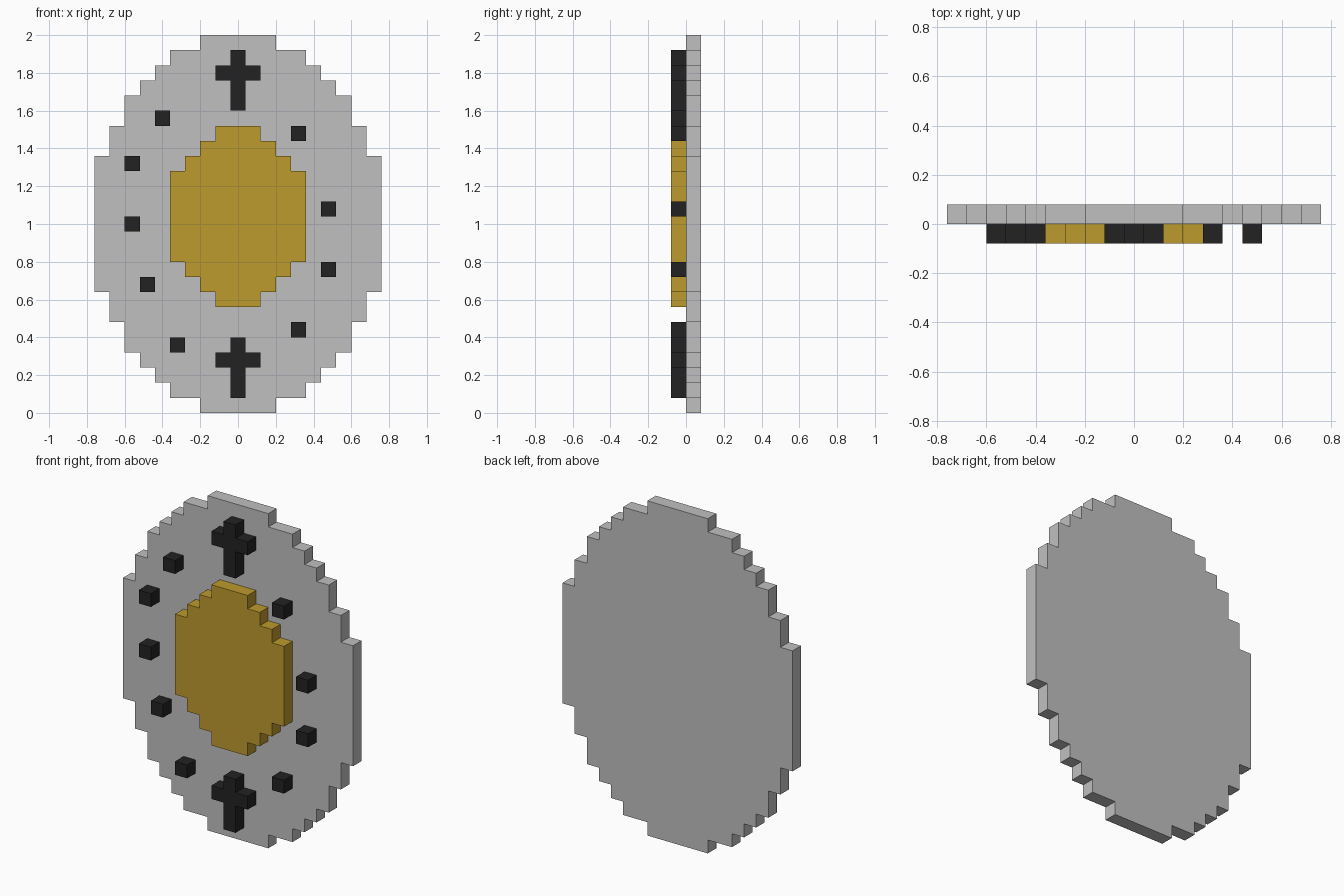
import bpy
import bmesh

cube = bpy.data.objects.get("Cube")
if cube:
    bpy.data.objects.remove(cube, do_unlink=True)

U = 0.08  # size of one block


def make_material(name, rgb):
    mat = bpy.data.materials.new(name)
    mat.use_nodes = True
    mat.diffuse_color = (*rgb, 1)
    mat.node_tree.nodes["Principled BSDF"].inputs["Base Color"].default_value = (*rgb, 1)
    return mat


grey = make_material("light grey", (0.527, 0.527, 0.527))
gold = make_material("gold", (0.515, 0.325, 0.026))
black = make_material("black", (0.016, 0.016, 0.016))


def stepped_plate(name, mat, rows, x, z, y):
    """One-block-thick plate; rows = (height, width) in blocks, bottom to top."""
    right = []
    for height, width in rows:
        right += [(width * U / 2, z), (width * U / 2, z + height * U)]
        z += height * U
    outline = [(x + w, h) for w, h in right] + [(x - w, h) for w, h in reversed(right)]
    bm = bmesh.new()
    face = bm.faces.new([bm.verts.new((px, y, pz)) for px, pz in outline])
    result = bmesh.ops.extrude_face_region(bm, geom=[face])
    moved = [v for v in result["geom"] if isinstance(v, bmesh.types.BMVert)]
    bmesh.ops.translate(bm, verts=moved, vec=(0, U, 0))
    bmesh.ops.recalc_face_normals(bm, faces=bm.faces)
    mesh = bpy.data.meshes.new(name)
    bm.to_mesh(mesh)
    bm.free()
    mesh.materials.append(mat)
    obj = bpy.data.objects.new(name, mesh)
    bpy.context.collection.objects.link(obj)
    return obj


# Oval backing plate, mirrored about its widest row
lower = [(1, 5), (1, 9), (1, 11), (1, 13), (2, 15), (2, 17)]
stepped_plate("dial_plate", grey, lower + [(9, 19)] + lower[::-1], 0, 0, 0)

# Raised oval centre
lower = [(1, 3), (1, 5), (1, 7)]
stepped_plate("centre_panel", gold, lower + [(6, 9)] + lower[::-1], 0, 0.56, -U)

# Crosses at top and bottom
for name, z in (("top_cross", 1.60), ("bottom_cross", 0.08)):
    stepped_plate(name, black, [(2, 1), (1, 3), (1, 1)], 0, z, -U)

# Single-block markers around the rim, by centre
markers = [(0.32, 1.48), (0.48, 1.08), (0.48, 0.76), (0.32, 0.44),
           (-0.32, 0.36), (-0.48, 0.68), (-0.56, 1.00), (-0.56, 1.32), (-0.40, 1.56)]
for i, (x, z) in enumerate(markers, 1):
    stepped_plate(f"marker_{i}", black, [(1, 1)], x, z - U / 2, -U)
